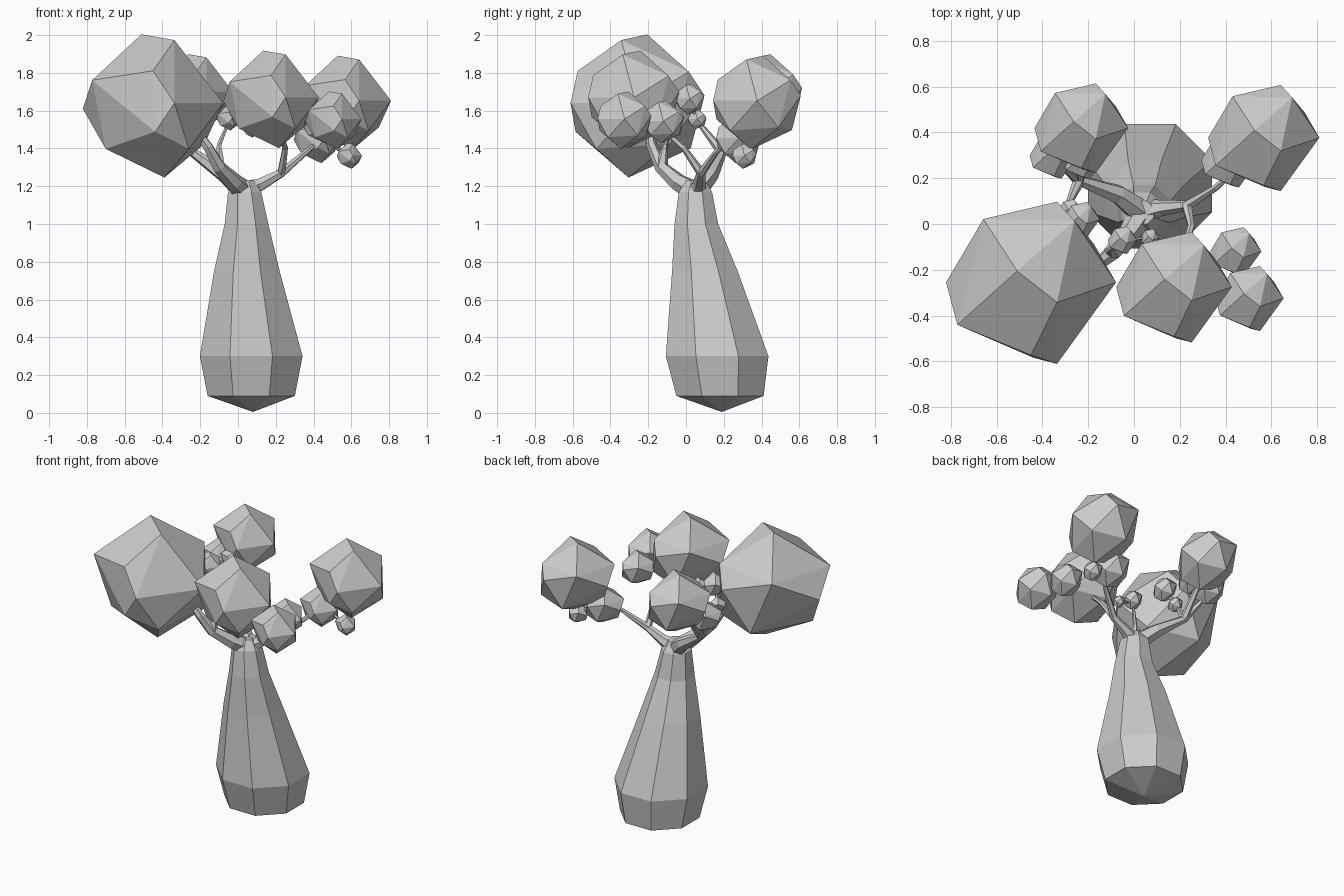
import bpy, bmesh, math
from mathutils import Vector

if "Cube" in bpy.data.objects:
    bpy.data.objects.remove(bpy.data.objects["Cube"], do_unlink=True)

grey = bpy.data.materials.new("plain grey")
grey.use_nodes = True
grey.diffuse_color = (0.6, 0.6, 0.6, 1)
grey.node_tree.nodes["Principled BSDF"].inputs["Base Color"].default_value = grey.diffuse_color


def finish(name, bm):
    bmesh.ops.recalc_face_normals(bm, faces=bm.faces)
    mesh = bpy.data.meshes.new(name)
    bm.to_mesh(mesh)
    bm.free()
    mesh.materials.append(grey)
    obj = bpy.data.objects.new(name, mesh)
    bpy.context.collection.objects.link(obj)
    return obj


def loft(name, path, sides, upright=False):
    """Skin rings of given radius along a path of (x, y, z, radius)."""
    bm = bmesh.new()
    centres = [Vector(p[:3]) for p in path]
    rings = []
    for i, c in enumerate(centres):
        along = centres[min(i + 1, len(path) - 1)] - centres[max(i - 1, 0)]
        turn = Vector((0, 0, 1)).rotation_difference(along)
        ring = []
        for k in range(sides):
            a = math.tau * (k + 0.5) / sides
            off = Vector((math.cos(a), math.sin(a), 0)) * path[i][3]
            if not upright:
                off.rotate(turn)
            ring.append(bm.verts.new(c + off))
        rings.append(ring)
    for low, high in zip(rings, rings[1:]):
        for k in range(sides):
            n = (k + 1) % sides
            bm.faces.new((low[k], low[n], high[n], high[k]))
    bm.faces.new(rings[0])
    bm.faces.new(rings[-1])
    bmesh.ops.remove_doubles(bm, verts=bm.verts, dist=0.0005)
    return finish(name, bm)


# Swollen trunk with a pointed base
loft("trunk", [
    (.08, .19, .005, .0001), (.07, .18, .09, .25), (.07, .165, .30, .294),
    (.047, .10, .75, .188), (.045, .055, 1.0, .125), (.035, .05, 1.17, .095),
    (.035, .05, 1.23, .055)], 8, upright=True)

# Thin forking branches
crown = (.035, .05, 1.17, .06)
front_fork = (-.1, -.13, 1.3, .036)
left_fork = (-.24, .19, 1.38, .026)
right_fork = (.23, .08, 1.27, .024)
front_bud = (-.05, -.07, 1.54, .008)
branches = {
    "front_left_branch": [crown, (-.02, -.04, 1.22, .048), front_fork, (-.16, -.18, 1.41, .028), (-.24, -.2, 1.52, .02)],
    "back_left_branch": [crown, (-.07, .13, 1.26, .044), left_fork, (-.24, .36, 1.6, .015)],
    "left_twig": [left_fork, (-.29, .08, 1.52, .014), (-.25, .03, 1.62, .01)],
    "far_left_twig": [left_fork, (-.35, .29, 1.55, .01)],
    "right_branch": [crown, (.12, .07, 1.21, .036), right_fork, (.36, .16, 1.38, .015), (.52, .31, 1.52, .01)],
    "front_right_branch": [right_fork, (.25, -.01, 1.4, .016), (.2, -.18, 1.55, .012)],
    "front_twig": [front_fork, (-.1, -.11, 1.42, .013), front_bud],
    "small_front_twig": [front_bud, (.07, -.06, 1.5, .006)],
    "outer_front_twig": [(.25, -.2, 1.55, .02), (.48, -.3, 1.55, .015)],
    "outer_side_twig": [(.25, -.2, 1.55, .02), (.44, -.12, 1.54, .015)],
    "drooping_twig": [(.45, .28, 1.45, .012), (.59, .31, 1.36, .01)],
}
for name, path in branches.items():
    loft(name, path, 6)

# Faceted leaf cluster: corners of the unit shape
corners = [
    (-.98, 0, -.04), (.98, 0, .04), (-.85, -.49, .36), (.72, .45, -.53),
    (-.16, .13, 1), (.16, -.13, -1), (.3, -.23, .92), (0, -.84, .49),
    (-.13, .74, -.59), (.5, .71, .48), (-.66, -.27, -.6), (-.55, .73, .4),
    (.5, -.58, -.6), (.3, -.94, .04), (.3, .93, .15), (.03, -.87, -.36)]


def leaf_cluster(name, centre, size):
    bm = bmesh.new()
    for c in corners:
        bm.verts.new(Vector(centre) + Vector(c) * size)
    bmesh.ops.convex_hull(bm, input=bm.verts)
    bmesh.ops.dissolve_limit(bm, angle_limit=math.radians(6), verts=bm.verts, edges=bm.edges)
    return finish(name, bm)


clusters = {
    "large_front_left": ((-.45, -.255, 1.625), .379),
    "front_middle": ((.175, -.275, 1.66), .258),
    "back_right": ((.567, .377, 1.643), .248),
    "back_left": ((-.23, .42, 1.69), .209),
    "outer_front": ((.505, -.325, 1.55), .152),
    "outer_side": ((.445, -.12, 1.54), .114),
    "lower_right": ((.42, .28, 1.45), .128),
    "drooping_bud": ((.59, .31, 1.36), .068),
    "far_left": ((-.35, .3, 1.585), .108),
    "under_left": ((-.22, .28, 1.6), .09),
    "inner_left": ((-.23, .02, 1.66), .082),
    "inner_front": ((-.05, -.07, 1.56), .065),
    "small_front": ((.07, -.06, 1.5), .042),
    "small_left": ((-.28, .06, 1.555), .052),
}
for name, (centre, size) in clusters.items():
    leaf_cluster(name + "_leaves", centre, size)
